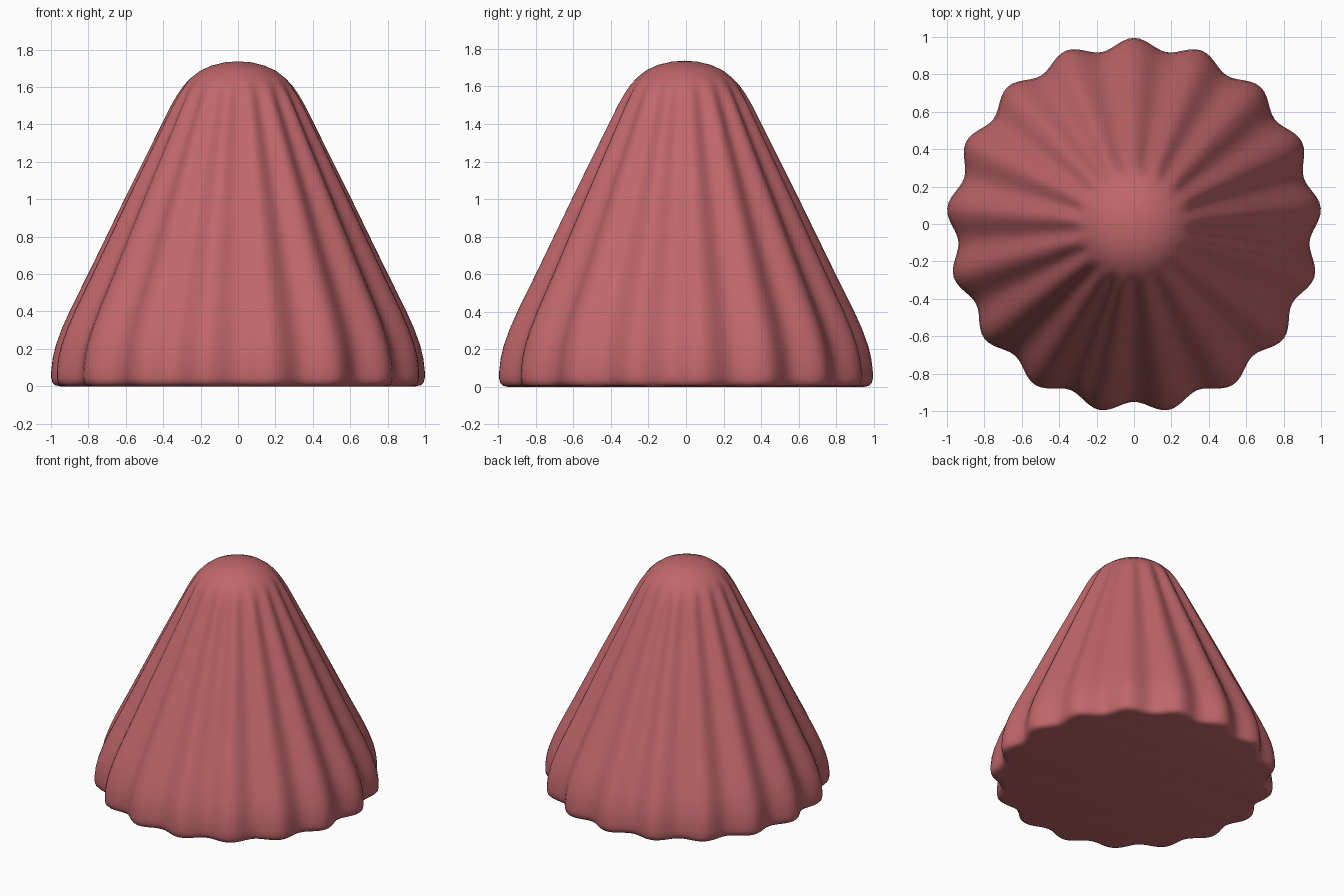
import bpy, bmesh, math

if "Cube" in bpy.data.objects:
    bpy.data.objects.remove(bpy.data.objects["Cube"])

LOBES = 17
SEGMENTS = LOBES * 12
HEIGHT = 1.737
SHIFT_Y = -0.008      # an odd lobe count puts the axis slightly off centre

# Outer profile of the ridges: radius, height, flute strength
PROFILE = [
    (0.955, 0.0, 1), (0.982, 0.006, 1), (0.997, 0.02, 1), (1.003, 0.045, 1),
    (1.003, 0.08, 1), (0.995, 0.15, 1), (0.978, 0.22, 1), (0.945, 0.31, 1),
    (0.90, 0.41, 1), (0.80, 0.61, 1), (0.70, 0.815, 1), (0.60, 1.02, 1),
    (0.50, 1.22, 1), (0.41, 1.40, 1), (0.36, 1.50, 1), (0.325, 1.56, 0.8),
    (0.29, 1.61, 0.25), (0.25, 1.65, 0), (0.20, 1.688, 0), (0.14, 1.715, 0),
    (0.07, 1.732, 0),
]

bm = bmesh.new()

# Fluted rings, with a ridge pointing straight back
rings = []
for radius, z, strength in PROFILE:
    ring = []
    for i in range(SEGMENTS):
        a = 2 * math.pi * i / SEGMENTS + math.pi / 2
        wave = math.cos(LOBES * (a - math.pi / 2))
        r = radius * (1 - 0.03 * strength * (1 - wave))
        ring.append(bm.verts.new((r * math.cos(a), r * math.sin(a) + SHIFT_Y, z)))
    rings.append(ring)

# Fluted side
for low, high in zip(rings, rings[1:]):
    for i in range(SEGMENTS):
        j = (i + 1) % SEGMENTS
        bm.faces.new((low[i], low[j], high[j], high[i]))

# Rounded tip and flat base
tip = bm.verts.new((0, SHIFT_Y, HEIGHT))
for i in range(SEGMENTS):
    bm.faces.new((rings[-1][i], rings[-1][(i + 1) % SEGMENTS], tip))
bm.faces.new(list(reversed(rings[0])))
bmesh.ops.recalc_face_normals(bm, faces=bm.faces)

mesh = bpy.data.meshes.new("fluted_cone")
bm.to_mesh(mesh)
bm.free()

red = bpy.data.materials.new("dusty red")
red.diffuse_color = (0.53, 0.135, 0.145, 1)
red.use_nodes = True
red.node_tree.nodes["Principled BSDF"].inputs["Base Color"].default_value = red.diffuse_color
mesh.materials.append(red)

cone = bpy.data.objects.new("fluted_cone", mesh)
bpy.context.collection.objects.link(cone)
bpy.context.view_layer.objects.active = cone
cone.select_set(True)
bpy.ops.object.shade_smooth_by_angle(angle=math.radians(50))
